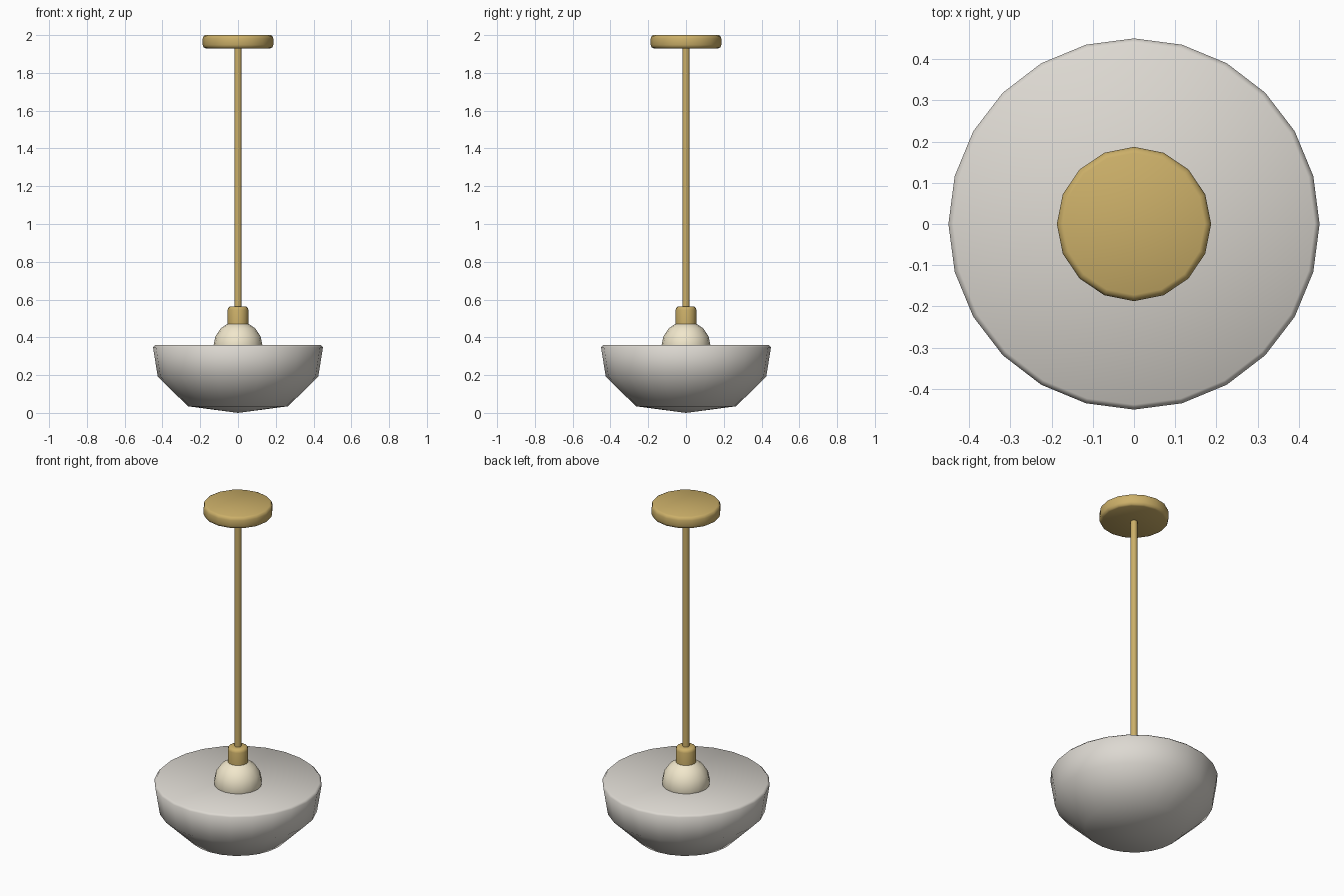
import bpy, bmesh, math

if "Cube" in bpy.data.objects:
    bpy.data.objects.remove(bpy.data.objects["Cube"])


def material(name, rgb):
    m = bpy.data.materials.new(name)
    m.diffuse_color = (*rgb, 1)
    m.use_nodes = True
    m.node_tree.nodes["Principled BSDF"].inputs["Base Color"].default_value = m.diffuse_color
    return m


def finish(bm, name, mat, angle):
    bmesh.ops.recalc_face_normals(bm, faces=bm.faces)
    me = bpy.data.meshes.new(name)
    bm.to_mesh(me)
    bm.free()
    ob = bpy.data.objects.new(name, me)
    bpy.context.collection.objects.link(ob)
    me.materials.append(mat)
    bpy.ops.object.select_all(action='DESELECT')
    ob.select_set(True)
    bpy.context.view_layer.objects.active = ob
    bpy.ops.object.shade_smooth_by_angle(angle=math.radians(angle))
    return ob


def lathe(name, profile, sides, mat, angle=50):
    """Revolve (radius, z) points around z; the ends close with caps or poles."""
    bm = bmesh.new()
    rings = []
    for r, z in profile:
        n = sides if r > 0 else 1
        rings.append([bm.verts.new((r * math.cos(math.tau * i / sides),
                                    r * math.sin(math.tau * i / sides), z)) for i in range(n)])
    for a, b in zip(rings, rings[1:]):
        for i in range(sides):
            j = (i + 1) % sides
            if len(a) == 1:
                bm.faces.new((a[0], b[i], b[j]))
            elif len(b) == 1:
                bm.faces.new((a[i], a[j], b[0]))
            else:
                bm.faces.new((a[i], a[j], b[j], b[i]))
    for ring in (rings[0], rings[-1]):
        if len(ring) > 1:
            bm.faces.new(ring)
    return finish(bm, name, mat, angle)


brass = material("brass", (0.60, 0.43, 0.14))
cream = material("warm_glass", (0.88, 0.80, 0.60))
linen = material("pale_shade", (0.72, 0.69, 0.64))

# Faceted bowl shade with a bevelled rim and a slightly dished top
lathe("shade", [(0, 0), (0.265, 0.035), (0.425, 0.192), (0.45, 0.348),
                (0.438, 0.36), (0, 0.328)], 24, linen, 60)

# Round bulb resting in the shade
bm = bmesh.new()
bmesh.ops.create_uvsphere(bm, u_segments=16, v_segments=8, radius=0.13)
bmesh.ops.translate(bm, verts=bm.verts, vec=(0, 0, 0.355))
finish(bm, "bulb", cream, 60)

# Socket, hanging rod and ceiling plate
lathe("socket", [(0.055, 0.47), (0.055, 0.545), (0.051, 0.558), (0.04, 0.564)], 16, brass)
lathe("rod", [(0.019, 0.55), (0.019, 1.94)], 12, brass)
lathe("ceiling_plate", [(0.172, 1.93), (0.182, 1.935), (0.187, 1.948), (0.187, 1.982),
                        (0.182, 1.995), (0.172, 2.0)], 16, brass)
